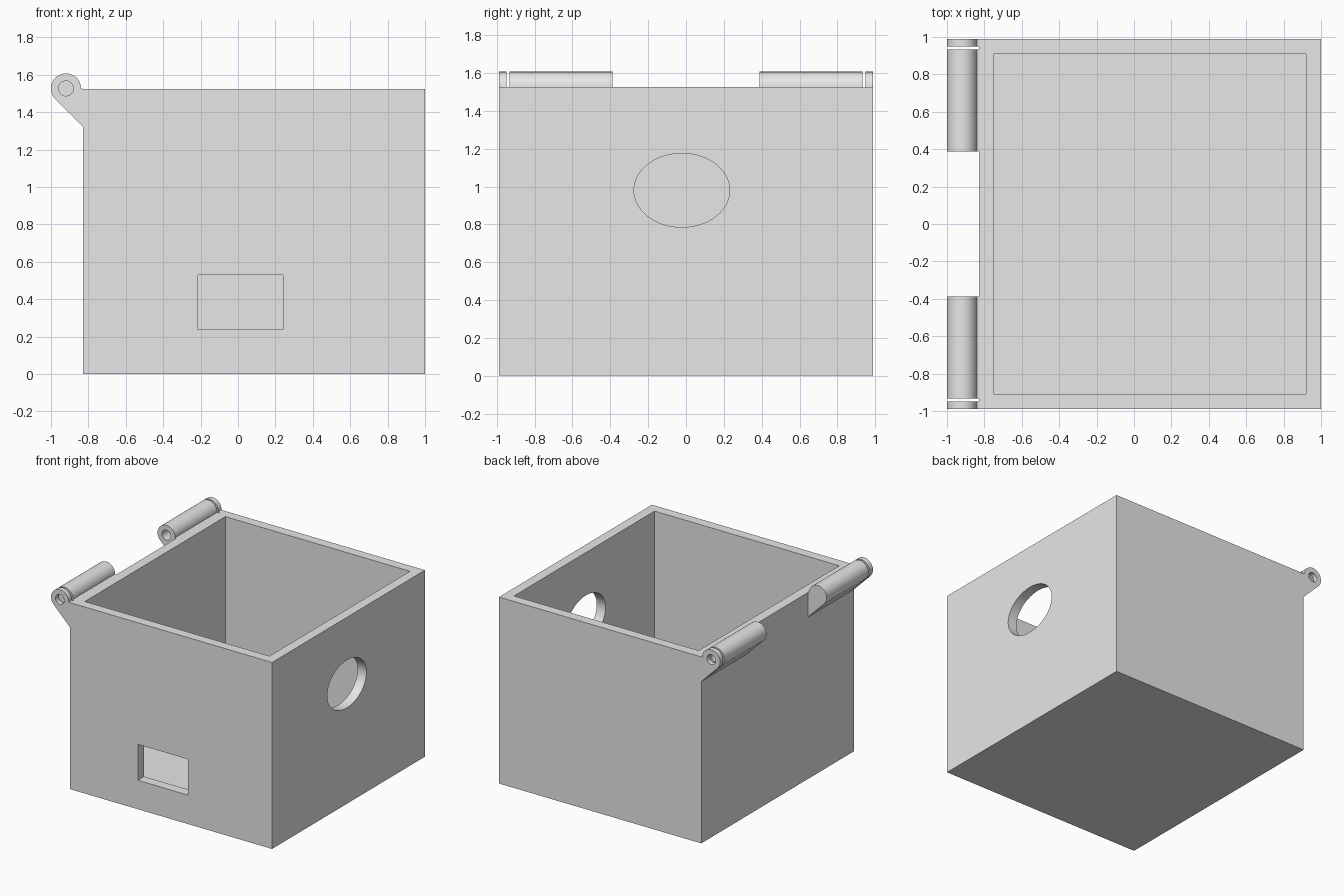
import bpy, bmesh
from math import sin, cos, radians

cube = bpy.data.objects.get("Cube")
if cube:
    bpy.data.objects.remove(cube, do_unlink=True)

grey = bpy.data.materials.new("light grey")
grey.use_nodes = True
grey.diffuse_color = (0.8, 0.8, 0.8, 1)
grey.node_tree.nodes["Principled BSDF"].inputs["Base Color"].default_value = (0.8, 0.8, 0.8, 1)

LEFT, RIGHT, HALF_Y, TOP = -0.83, 1.0, 0.988, 1.525
WALL = 0.08
PIN_X, PIN_Z, KNUCKLE_R, BORE_R = -0.92, 1.527, 0.08, 0.04


def prism(name, points, direction):
    """Extrude a planar outline into a closed solid."""
    bm = bmesh.new()
    face = bm.faces.new([bm.verts.new(p) for p in points])
    ext = bmesh.ops.extrude_face_region(bm, geom=[face])
    moved = [v for v in ext["geom"] if isinstance(v, bmesh.types.BMVert)]
    bmesh.ops.translate(bm, verts=moved, vec=direction)
    bmesh.ops.recalc_face_normals(bm, faces=bm.faces)
    mesh = bpy.data.meshes.new(name)
    bm.to_mesh(mesh)
    bm.free()
    mesh.materials.append(grey)
    obj = bpy.data.objects.new(name, mesh)
    bpy.context.collection.objects.link(obj)
    return obj


def block(name, x0, x1, y0, y1, z0, z1):
    base = [(x0, y0, z0), (x1, y0, z0), (x1, y1, z0), (x0, y1, z0)]
    return prism(name, base, (0, 0, z1 - z0))


def select(obj):
    bpy.ops.object.select_all(action="DESELECT")
    obj.select_set(True)
    bpy.context.view_layer.objects.active = obj


def cut(obj, cutter):
    cutter.hide_render = True
    mod = obj.modifiers.new("cut", "BOOLEAN")
    mod.operation = "DIFFERENCE"
    mod.solver = "EXACT"
    mod.object = cutter
    select(obj)
    bpy.ops.object.modifier_apply(modifier=mod.name)
    bpy.data.objects.remove(cutter, do_unlink=True)


def smooth(obj):
    select(obj)
    bpy.ops.object.shade_smooth_by_angle(angle=radians(30))


def arc(cx, cz, r, start, end, steps):
    angles = [radians(start + (end - start) * i / steps) for i in range(steps + 1)]
    return [(cx + r * cos(a), cz + r * sin(a)) for a in angles]


# Open box with a front window and an oval hole in the side wall
box = block("box_body", LEFT, RIGHT, -HALF_Y, HALF_Y, 0, TOP)
cut(box, block("cavity", LEFT + WALL, RIGHT - WALL, WALL - HALF_Y, HALF_Y - WALL, WALL, 2))
cut(box, block("window", -0.214, 0.241, -1.2, -0.8, 0.237, 0.53))
oval = [(0.8, -0.022 + 0.253 * c, 0.98 + 0.195 * s)
        for c, s in arc(0, 0, 1, 0, 360, 64)[:-1]]
cut(box, prism("oval", oval, (0.4, 0, 0)))
smooth(box)


# Hinge knuckles: round barrel on a sloping gusset, bored for a pin
def knuckle(name, y0, y1):
    slope_foot = PIN_Z - KNUCKLE_R * 2 ** 0.5 - (LEFT - PIN_X)
    outline = [(LEFT, slope_foot), (LEFT, TOP)]
    outline += arc(PIN_X, PIN_Z, KNUCKLE_R, 0, 225, 30)
    obj = prism(name, [(x, y0, z) for x, z in outline], (0, y1 - y0, 0))
    bore = arc(PIN_X, PIN_Z, BORE_R, 0, 360, 32)[:-1]
    cut(obj, prism("bore", [(x, y0 - 0.1, z) for x, z in bore], (0, y1 - y0 + 0.2, 0)))
    smooth(obj)


for side, label in ((-1, "front"), (1, "back")):
    knuckle(label + "_hinge_barrel", side * 0.388, side * 0.932)
    knuckle(label + "_hinge_end_cap", side * 0.948, side * HALF_Y)
